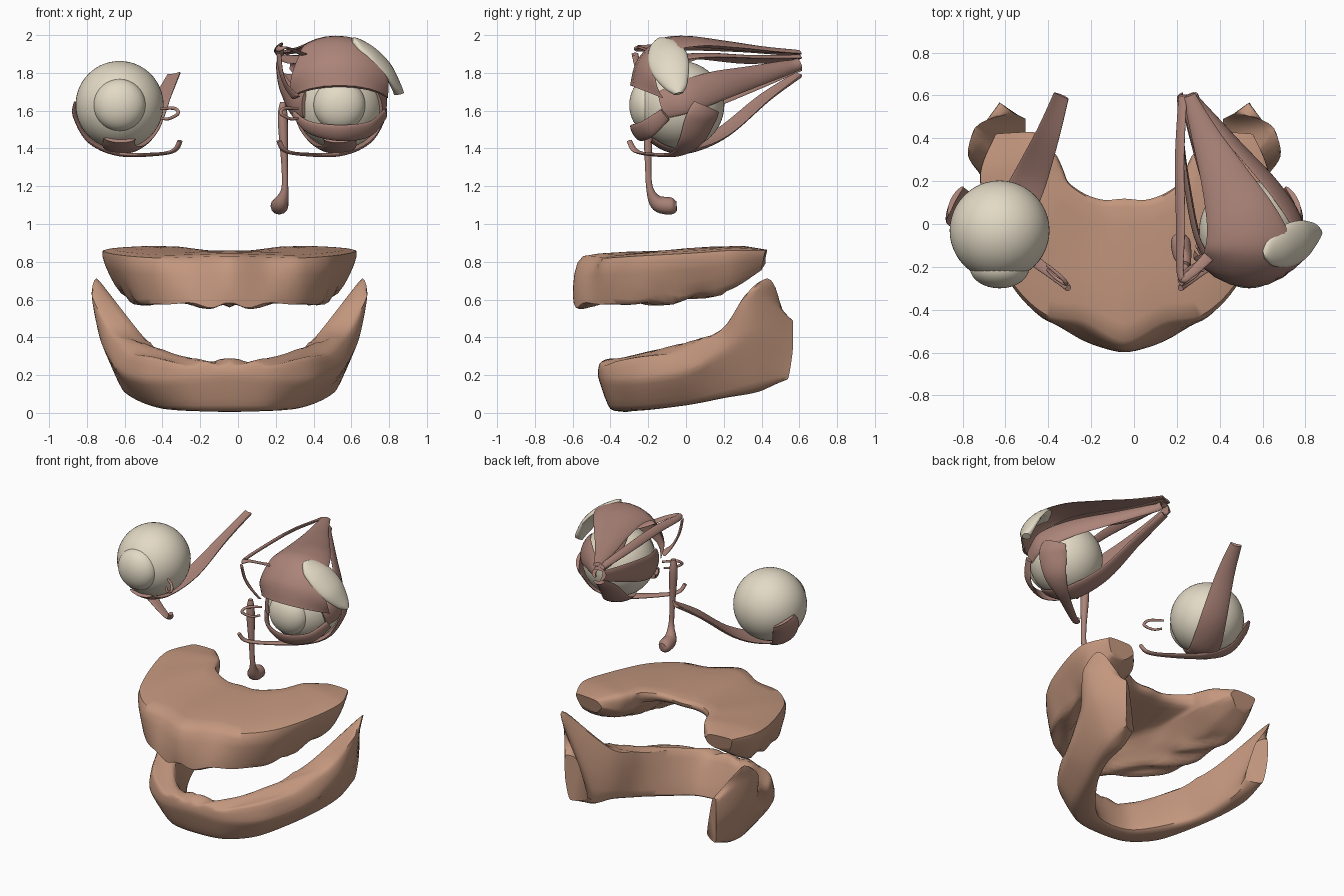
import bpy, bmesh, math
from mathutils import Vector as V

XC, EYE = -0.045, 0.582            # symmetry plane, eye offset from it
CEN = V((0, -0.03, 1.63))          # eye centre (local: x = lateral)
APEX = V((-0.29, 0.62, 1.85))      # where the eye muscles converge


def material(name, rgb):
    m = bpy.data.materials.new(name)
    m.diffuse_color = (*rgb, 1)
    return m


GUM = material("gum", (0.55, 0.31, 0.21))
MUSCLE = material("muscle", (0.41, 0.23, 0.19))
CREAM = material("cream", (0.77, 0.70, 0.56))


def spline(pts, n, closed=False, tau=0.5):
    """Smooth curve through points of any dimension."""
    c, out = len(pts), []
    for i in range(c if closed else c - 1):
        at = lambda j: pts[j % c] if closed else pts[max(0, min(c - 1, j))]
        a, b = at(i), at(i + 1)
        ma, mb = (b - at(i - 1)) * tau, (at(i + 2) - a) * tau
        for k in range(n):
            t = k / n
            h = t * t * (3 - 2 * t)
            out.append(a * (1 - h) + b * h + ma * (t * (1 - t) ** 2) - mb * (t * t * (1 - t)))
    return out if closed else out + [pts[-1].copy()]


def loft(name, rings, mat):
    bm = bmesh.new()
    rows = [[bm.verts.new(p) for p in r] for r in rings]
    m = len(rows[0])
    for a, b in zip(rows, rows[1:]):
        for i in range(m):
            bm.faces.new((a[i], a[(i + 1) % m], b[(i + 1) % m], b[i]))
    bm.faces.new(rows[0])
    bm.faces.new(rows[-1])
    bmesh.ops.recalc_face_normals(bm, faces=bm.faces)
    return finish(name, bm, mat)


def finish(name, bm, mat):
    me = bpy.data.meshes.new(name)
    bm.to_mesh(me)
    bm.free()
    me.shade_smooth()
    me.set_sharp_from_angle(angle=math.radians(45))
    me.materials.append(mat)
    ob = bpy.data.objects.new(name, me)
    bpy.context.collection.objects.link(ob)
    return ob


def jaw(name, half, bump):
    """Horseshoe from half its cross-sections, centre to back end."""
    half = [[V(p) for p in r] for r in half]
    full = [[V((-p.x, p.y, p.z)) for p in r] for r in half[:0:-1]] + half
    rings = [spline(r, 5, True, 0.28) for r in full]
    cols = [spline(list(c), 7, tau=0.45) for c in zip(*rings)]
    ob = loft(name, [list(r) for r in zip(*cols)], GUM)
    for v in ob.data.vertices:
        v.co.z += bump(v.co)
        v.co.x += XC
    return ob


def place(p, s):
    return V((XC + s * (EYE + p.x), p.y, p.z))


def strap(name, pts, s, thick=0.012, mat=MUSCLE):
    """Flat muscle (lateral, y, z, half width) wrapped around the eye axis."""
    path = spline([V(p) for p in pts], 7)
    axis, rings = APEX - CEN, []
    for i, q in enumerate(path):
        p = q.to_3d()
        t = (path[min(i + 1, len(path) - 1)] - path[max(i - 1, 0)]).to_3d()
        f = max(0, min(1, (p - CEN).dot(axis) / axis.length_squared))
        ref = CEN + axis * f
        n = p - ref
        r = max(n.length, 0.03)
        n.normalize()
        b = t.cross(n).normalized()
        ring = []
        for k in range(24):
            phi = math.tau * k / 24
            a = max(-1.35, min(1.35, q[3] * math.cos(phi) / r))
            ring.append(place(ref + (r + thick * math.sin(phi)) * (math.cos(a) * n + math.sin(a) * b), s))
        rings.append(ring)
    return loft(name, rings, mat)


def tube(name, pts, s):
    """Round duct (lateral, y, z, radius)."""
    path, rings = spline([V(p) for p in pts], 6), []
    for i, q in enumerate(path):
        t = (path[min(i + 1, len(path) - 1)] - path[max(i - 1, 0)]).to_3d().normalized()
        u = t.cross(V((1, 0.2, 0))).normalized()
        w = t.cross(u)
        rings.append([place(q.to_3d() + q[3] * (math.cos(a) * u + math.sin(a) * w), s)
                      for a in [math.tau * k / 12 for k in range(12)]])
    return loft(name, rings, MUSCLE)


def ball(name, centre, scale):
    bm = bmesh.new()
    bmesh.ops.create_uvsphere(bm, u_segments=48, v_segments=28, radius=1)
    bmesh.ops.scale(bm, vec=scale, verts=bm.verts)
    bmesh.ops.translate(bm, vec=centre, verts=bm.verts)
    return finish(name, bm, CREAM)


# lower jaw: outer bottom, outer middle, outer top, inner top, inner bottom
jaw("lower_jaw", [
    [(0, -.40, .02), (0, -.465, .19), (0, -.455, .26), (0, -.37, .27), (0, -.27, .02)],
    [(.20, -.37, .02), (.24, -.43, .17), (.22, -.43, .26), (.17, -.34, .27), (.14, -.24, .025)],
    [(.35, -.23, .025), (.44, -.28, .17), (.41, -.28, .28), (.29, -.22, .30), (.26, -.12, .04)],
    [(.45, .00, .05), (.575, -.02, .21), (.53, -.05, .33), (.39, -.02, .35), (.38, .05, .07)],
    [(.53, .20, .09), (.655, .20, .32), (.635, .19, .44), (.47, .20, .42), (.44, .22, .11)],
    [(.57, .37, .13), (.685, .36, .41), (.73, .34, .63), (.69, .44, .70), (.46, .40, .15)],
    [(.56, .54, .18), (.58, .565, .33), (.58, .565, .49), (.52, .52, .46), (.46, .49, .20)]],
    lambda p: .010 * math.sin(42 * (abs(p.x) - p.y * .8)) if p.z > .25 and p.y < .1 else 0)

# upper jaw: outer top, outer crest, inner crest, palate front, palate back, top back
jaw("upper_jaw", [
    [(0, -.545, .83), (0, -.595, .57), (0, -.48, .59), (0, -.40, .72), (0, .08, .80), (0, .08, .86)],
    [(.19, -.45, .825), (.20, -.54, .57), (.16, -.44, .60), (.12, -.33, .72), (.10, .08, .80), (.10, .08, .86)],
    [(.37, -.42, .82), (.39, -.40, .59), (.30, -.33, .61), (.20, -.20, .74), (.19, .11, .80), (.19, .11, .87)],
    [(.53, -.26, .83), (.49, -.22, .58), (.37, -.18, .60), (.26, -.08, .75), (.27, .17, .79), (.27, .17, .88)],
    [(.635, .02, .845), (.54, .04, .61), (.41, .04, .63), (.30, .10, .74), (.30, .25, .77), (.30, .24, .88)],
    [(.67, .24, .86), (.59, .24, .66), (.42, .25, .68), (.34, .28, .74), (.33, .33, .78), (.34, .32, .88)],
    [(.60, .42, .86), (.56, .40, .76), (.46, .40, .76), (.42, .42, .79), (.40, .42, .82), (.44, .43, .86)]],
    lambda p: .013 * math.sin(42 * (abs(p.x) - p.y * .8)) if p.z < .64 else 0)

# parts shared by both eyes
for s, side in ((-1, "left"), (1, "right")):
    ball(side + "_eyeball", place(CEN, s), (.233, .233, .233))
    ball(side + "_cornea", place(V((0, -.205, 1.63)), s), (.138, .095, .138))
    strap(side + "_inferior_rectus", [
        (-.29, .60, 1.785, .04), (-.23, .42, 1.66, .06), (-.14, .20, 1.475, .085),
        (-.05, .02, 1.39, .095), (0, -.10, 1.395, .09), (0, -.18, 1.44, .085)], s)
    strap(side + "_inferior_oblique", [
        (-.32, -.30, 1.44, .015), (-.29, -.27, 1.39, .02), (-.20, -.20, 1.37, .025),
        (0, -.05, 1.37, .04), (.14, .03, 1.43, .075), (.21, .085, 1.55, .095), (.215, .115, 1.62, .08)], s)
    tube(side + "_tear_canals", [
        (-.22, -.19, 1.61, .007), (-.29, -.25, 1.612, .009), (-.31, -.28, 1.585, .009),
        (-.26, -.25, 1.557, .008), (-.22, -.21, 1.56, .007)], s)

# remaining muscles of the right eye
strap("lateral_rectus", [
    (-.26, .60, 1.85, .04), (-.06, .38, 1.79, .06), (.13, .17, 1.735, .085),
    (.235, .0, 1.675, .09), (.215, -.13, 1.63, .075)], 1)
strap("medial_rectus", [
    (-.325, .60, 1.84, .035), (-.315, .35, 1.76, .06), (-.28, .10, 1.68, .08),
    (-.245, -.06, 1.64, .085), (-.19, -.18, 1.63, .07)], 1)
strap("superior_rectus", [
    (-.29, .60, 1.885, .035), (-.20, .35, 1.88, .065), (-.07, .10, 1.895, .085),
    (0, -.05, 1.88, .085), (0, -.15, 1.84, .075)], 1)
strap("upper_eyelid_lifter", [
    (-.28, .60, 1.91, .03), (-.20, .40, 1.93, .07), (-.11, .20, 1.96, .12),
    (-.03, .0, 1.985, .18), (0, -.14, 1.965, .23), (0, -.25, 1.86, .30), (0, -.285, 1.73, .33)], 1)
strap("superior_oblique", [
    (-.31, .60, 1.90, .022), (-.325, .30, 1.93, .028), (-.32, .0, 1.94, .028), (-.32, -.24, 1.93, .02),
    (-.27, -.23, 1.93, .02), (-.14, -.10, 1.88, .035), (-.03, .02, 1.87, .07)], 1)
strap("eyelid_tendon", [
    (-.32, -.27, 1.90, .02), (-.31, -.25, 1.81, .018), (-.28, -.22, 1.73, .02), (-.23, -.20, 1.67, .03)], 1)
strap("lower_eyelid", [
    (-.24, -.10, 1.58, .02), (-.16, -.21, 1.51, .04), (0, -.27, 1.48, .05),
    (.16, -.21, 1.50, .05), (.24, -.11, 1.58, .035)], 1)

# tear gland and tear duct
strap("tear_gland", [
    (.065, -.14, 1.96, .02), (.10, -.13, 1.95, .07), (.18, -.105, 1.90, .105),
    (.255, -.08, 1.82, .10), (.30, -.05, 1.73, .06), (.315, -.04, 1.69, .025)], 1, .027, CREAM)
tube("tear_duct", [
    (-.30, -.20, 1.645, .015), (-.30, -.20, 1.55, .027), (-.29, -.20, 1.30, .017), (-.29, -.19, 1.18, .02),
    (-.31, -.15, 1.11, .042), (-.32, -.08, 1.095, .045), (-.32, -.05, 1.095, .026)], 1)
